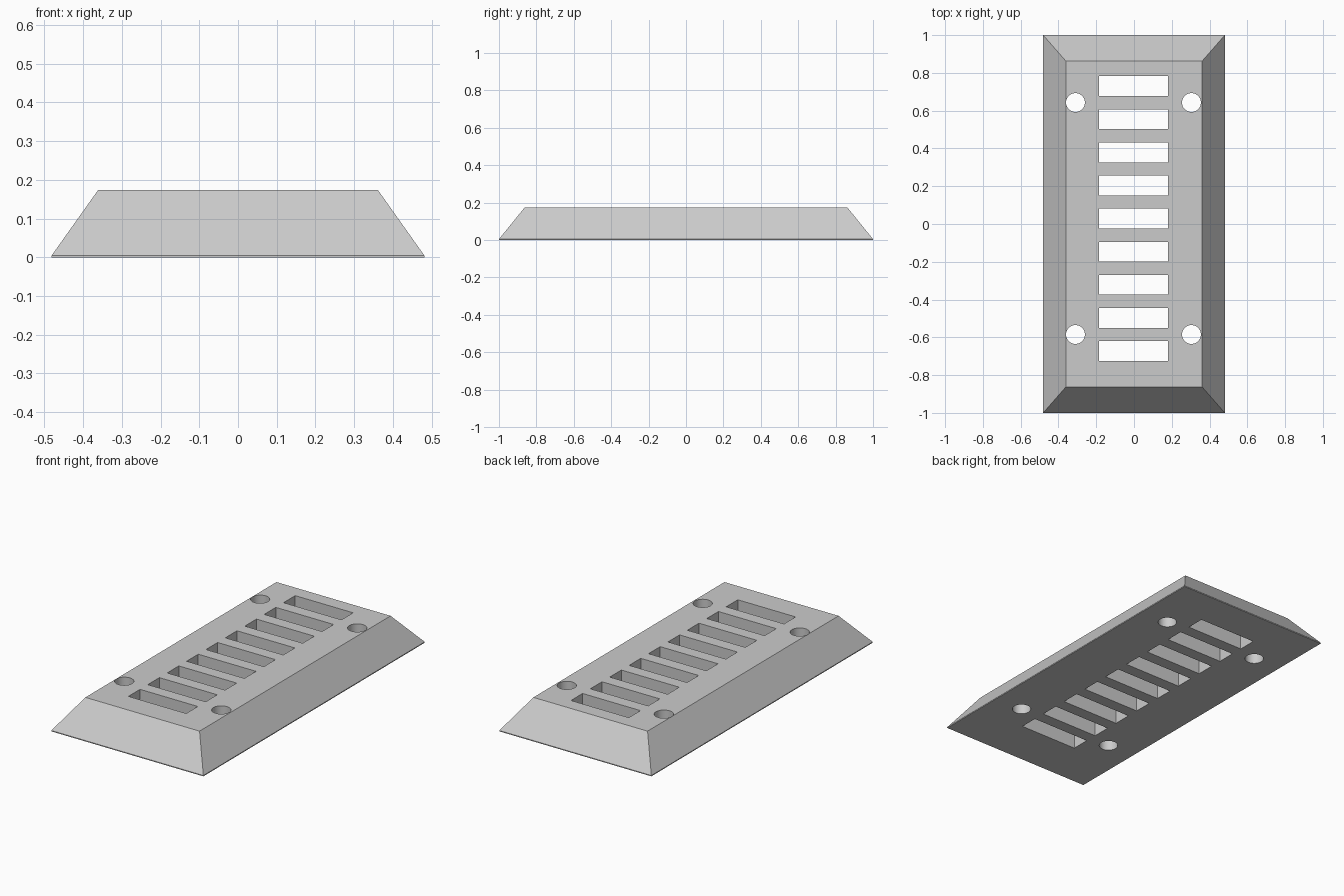
import bpy
import bmesh
from mathutils import Matrix, Vector

cube = bpy.data.objects.get("Cube")
if cube:
    bpy.data.objects.remove(cube, do_unlink=True)

HEIGHT = 0.174
LIP = 0.005

grey = bpy.data.materials.new("light grey")
grey.use_nodes = True
colour = (0.6, 0.6, 0.6, 1)
grey.diffuse_color = colour
grey.node_tree.nodes["Principled BSDF"].inputs["Base Color"].default_value = colour


def make_object(name, bm):
    bmesh.ops.recalc_face_normals(bm, faces=bm.faces)
    mesh = bpy.data.meshes.new(name)
    bm.to_mesh(mesh)
    bm.free()
    mesh.materials.append(grey)
    obj = bpy.data.objects.new(name, mesh)
    bpy.context.collection.objects.link(obj)
    return obj


def ring(bm, half_x, half_y, z):
    corners = ((-1, -1), (1, -1), (1, 1), (-1, 1))
    return [bm.verts.new((half_x * x, half_y * y, z)) for x, y in corners]


# Sloped body: thin vertical lip, then bevelled sides up to a flat top
bm = bmesh.new()
rings = [ring(bm, 0.481, 1.0, 0), ring(bm, 0.481, 1.0, LIP),
         ring(bm, 0.361, 0.863, HEIGHT)]
for low, high in zip(rings, rings[1:]):
    for i in range(4):
        j = (i + 1) % 4
        bm.faces.new((low[i], low[j], high[j], high[i]))
bm.faces.new(rings[0])
bm.faces.new(rings[-1])
body = make_object("vent_cover", bm)

# Cutters: a column of slots and four screw holes, all straight through
bm = bmesh.new()
for i in range(9):
    place = Matrix.Translation(Vector((-0.003, 0.73 - 0.1753 * i, HEIGHT / 2)))
    bmesh.ops.create_cube(bm, size=1,
                          matrix=place @ Matrix.Diagonal((0.366, 0.105, 0.5, 1)))
for x in (-0.31, 0.304):
    for y in (0.643, -0.585):
        bmesh.ops.create_cone(bm, cap_ends=True, segments=48, radius1=0.05,
                              radius2=0.05, depth=0.5,
                              matrix=Matrix.Translation((x, y, HEIGHT / 2)))
cutter = make_object("hole_cutter", bm)
cutter.hide_render = True

# Cut the openings and discard the cutter
cut = body.modifiers.new("openings", "BOOLEAN")
cut.operation = "DIFFERENCE"
cut.solver = "EXACT"
cut.object = cutter
bpy.ops.object.select_all(action="DESELECT")
body.select_set(True)
bpy.context.view_layer.objects.active = body
bpy.ops.object.modifier_apply(modifier=cut.name)
bpy.data.objects.remove(cutter, do_unlink=True)
bpy.ops.object.shade_smooth_by_angle(angle=0.5)
